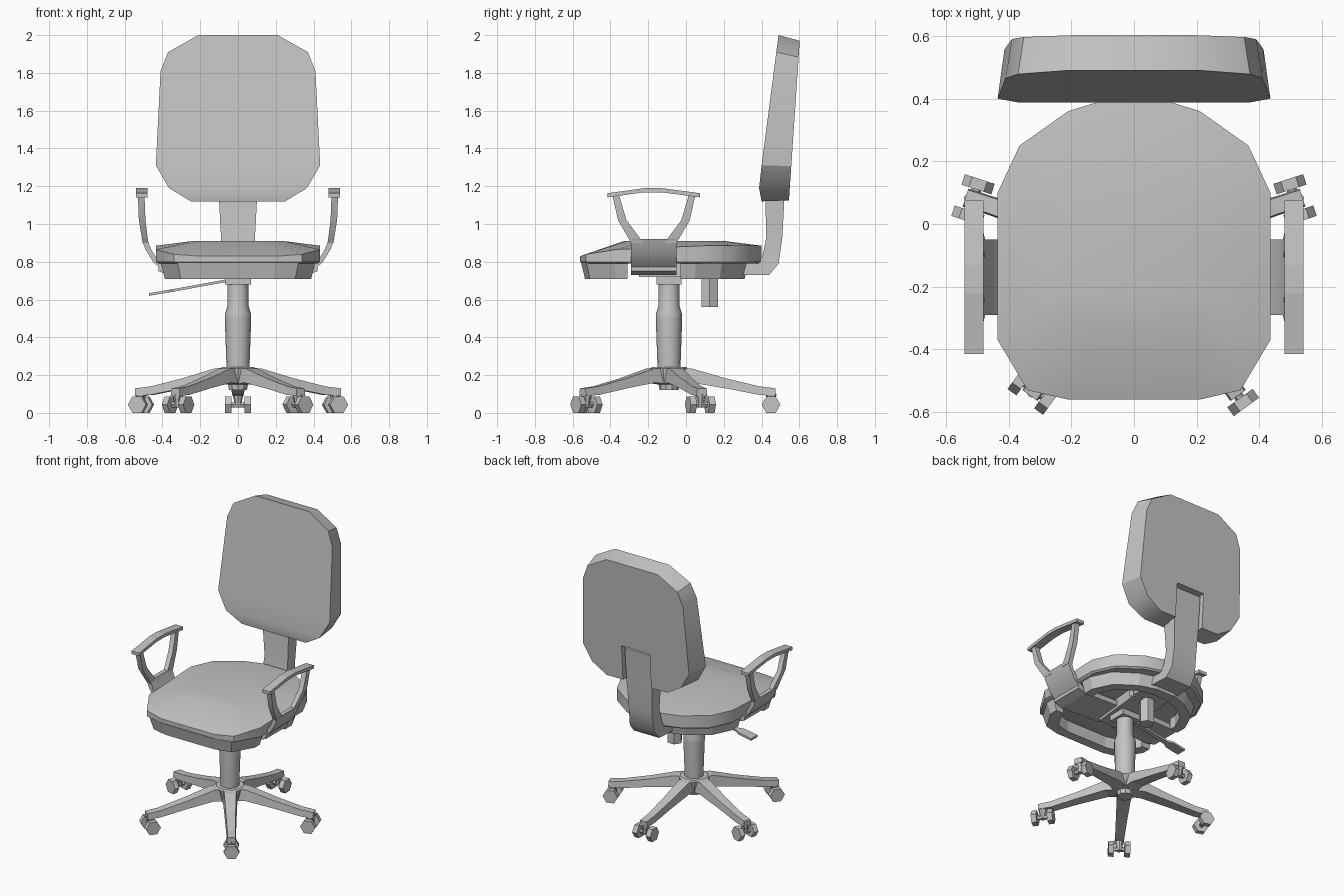
import bpy, bmesh, math
from mathutils import Matrix, Vector

cube = bpy.data.objects.get("Cube")
if cube:
    bpy.data.objects.remove(cube, do_unlink=True)

grey = bpy.data.materials.new("plain_grey")
grey.use_nodes = True
grey.diffuse_color = (0.55, 0.55, 0.55, 1)
grey.node_tree.nodes["Principled BSDF"].inputs["Base Color"].default_value = (0.55, 0.55, 0.55, 1)

COLUMN_Y = -0.09


def loft(name, rings, closed=False, smooth=False, matrix=None):
    """Skin a list of equal rings; ends are capped with strips, or joined if closed."""
    bm = bmesh.new()
    loops = [[bm.verts.new(p) for p in ring] for ring in rings]
    n = len(loops[0])
    pairs = list(zip(loops, loops[1:]))
    if closed:
        pairs.append((loops[-1], loops[0]))
    for a, b in pairs:
        for i in range(n):
            j = (i + 1) % n
            bm.faces.new((a[i], a[j], b[j], b[i]))
    if not closed:
        for ring in (loops[0], loops[-1]):
            for i in range(n // 2 - 1):
                bm.faces.new((ring[i], ring[i + 1], ring[n - 2 - i], ring[n - 1 - i]))
    bmesh.ops.recalc_face_normals(bm, faces=bm.faces)
    mesh = bpy.data.meshes.new(name)
    bm.to_mesh(mesh)
    bm.free()
    if matrix:
        mesh.transform(matrix)
    mesh.materials.append(grey)
    obj = bpy.data.objects.new(name, mesh)
    bpy.context.collection.objects.link(obj)
    if smooth:
        activate(obj)
        bpy.ops.object.shade_smooth_by_angle(angle=math.radians(32))
    return obj


def activate(obj):
    bpy.ops.object.select_all(action='DESELECT')
    obj.select_set(True)
    bpy.context.view_layer.objects.active = obj


def mirrored(half):
    return half + [(-x, y, z) for x, y, z in reversed(half)]


def box(name, x0, x1, y0, y1, z0, z1):
    return loft(name, [[(x0, y0, z), (x1, y0, z), (x1, y1, z), (x0, y1, z)] for z in (z0, z1)])


def turned(name, profile, sides, matrix, smooth=False):
    """Stack of (radius, height) circles around the local z axis."""
    rings = [[(r * math.cos(math.tau * i / sides), r * math.sin(math.tau * i / sides), z)
              for i in range(sides)] for r, z in profile]
    return loft(name, rings, smooth=smooth, matrix=matrix)


def cut(obj, cutter):
    cutter.hide_render = True
    mod = obj.modifiers.new("cut", 'BOOLEAN')
    mod.operation = 'DIFFERENCE'
    mod.solver = 'EXACT'
    mod.object = cutter
    activate(obj)
    bpy.ops.object.modifier_apply(modifier=mod.name)
    bpy.data.objects.remove(cutter, do_unlink=True)


# Seat cushion: x, y and rim height of half the outline, front to back
seat = [(0.21, -0.56, 0.83), (0.34, -0.53, 0.84), (0.435, -0.37, 0.865), (0.435, 0.10, 0.885),
        (0.365, 0.25, 0.885), (0.21, 0.36, 0.885), (0.08, 0.40, 0.885)]


def seat_ring(sx, sy, dy, z=None):
    return mirrored([(x * sx, y * sy + dy, h if z is None else z) for x, y, h in seat])


loft("seat_cushion", [seat_ring(0.97, 0.97, 0, 0.79), seat_ring(1, 1, 0, 0.80), seat_ring(1, 1, 0),
                      seat_ring(0.55, 0.55, -0.02, 0.91)], smooth=True)

# Hollow seat shell with a notch at each side for the arm brackets
shell = loft("seat_shell", [seat_ring(0.94, 0.92, -0.04, 0.795), seat_ring(0.89, 0.88, -0.042, 0.71),
                            seat_ring(0.75, 0.74, -0.055, 0.71), seat_ring(0.75, 0.74, -0.055, 0.795)],
             closed=True)
cut(shell, box("notch_cutter", -0.6, 0.6, -0.31, -0.03, 0.6, 0.9))

# Backrest: half outline of the front face, then the smaller rear face
back = [(0.21, 0.49, 2.0), (0.37, 0.478, 1.91), (0.41, 0.465, 1.81),
        (0.435, 0.40, 1.31), (0.365, 0.387, 1.19), (0.25, 0.40, 1.12)]
rear = [(x * 0.95, 0.545 + 0.065 * (z - 1.12), 1.125 + (z - 1.12) * 0.96) for x, y, z in back]
backrest = loft("backrest", [mirrored(back), mirrored(rear)])
cut(backrest, box("slot_cutter", -0.11, 0.11, 0.47, 0.7, 1.0, 1.37))
activate(backrest)
bpy.ops.object.shade_smooth_by_angle(angle=math.radians(32))

# Bent bar that carries the backrest: inner y, z, outer y, z, half width
bar = [(0.10, 0.79, 0.10, 0.73, 0.12), (0.36, 0.79, 0.44, 0.73, 0.10), (0.405, 0.83, 0.49, 0.79, 0.095),
       (0.425, 0.93, 0.51, 0.93, 0.09), (0.42, 1.12, 0.52, 1.12, 0.1), (0.46, 1.35, 0.54, 1.35, 0.1)]
loft("back_support", [mirrored([(w, a, b), (w, c, d)]) for a, b, c, d, w in bar], smooth=True)

# Tilt mechanism under the seat
loft("tilt_mechanism", [mirrored([(w, y, 0.72), (w, y, 0.79)])
                        for y, w in ((-0.25, 0.08), (-0.05, 0.1), (0.14, 0.12))])
box("column_bracket", -0.07, 0.07, COLUMN_Y - 0.065, COLUMN_Y + 0.065, 0.68, 0.73)
turned("tension_knob", [(0.05, 0.56), (0.05, 0.73)], 6, Matrix.Translation((0, 0.125, 0)))
loft("height_lever", [[(x, COLUMN_Y - w, z), (x, COLUMN_Y + w, z),
                       (x, COLUMN_Y + w, z + 0.014), (x, COLUMN_Y - w, z + 0.014)]
                      for x, w, z in ((-0.05, 0.015, 0.695), (-0.34, 0.018, 0.642),
                                      (-0.37, 0.035, 0.637), (-0.47, 0.035, 0.62))])

# Arm rests: one side drawn, the other mirrored
for side, s in (("left", 1), ("right", -1)):
    def strip(name, rows):
        # rows of y start, y end, outer x, z, thickness
        loft(name, [[(s * x, a, z), (s * x, b, z), (s * (x - t), b, z), (s * (x - t), a, z)]
                    for a, b, x, z, t in rows], smooth=True)

    strip(side + "_arm_front_post", [(-0.39, -0.355, 0.53, 1.155, 0.035), (-0.36, -0.315, 0.525, 1.02, 0.035),
                                     (-0.29, -0.225, 0.505, 0.90, 0.03)])
    strip(side + "_arm_rear_post", [(0.015, 0.05, 0.53, 1.155, 0.035), (-0.025, 0.02, 0.525, 1.02, 0.035),
                                    (-0.115, -0.05, 0.505, 0.90, 0.03)])
    strip(side + "_arm_bracket", [(-0.29, -0.05, 0.51, 0.92, 0.03), (-0.29, -0.05, 0.49, 0.865, 0.03),
                                  (-0.29, -0.05, 0.45, 0.80, 0.03), (-0.29, -0.05, 0.40, 0.755, 0.04)])
    loft(side + "_arm_foot", [[(s * x, -0.29, z), (s * x, -0.05, z), (s * x, -0.05, z + 0.035),
                               (s * x, -0.29, z + 0.035)] for x, z in ((0.42, 0.75), (0.36, 0.73), (0.05, 0.74))])
    loft(side + "_arm_pad", [[(s * 0.48, y, z), (s * 0.54, y, z), (s * 0.54, y, z - 0.022), (s * 0.48, y, z - 0.022)]
                             for y, z in ((-0.415, 1.163), (-0.22, 1.19), (-0.13, 1.19), (0.075, 1.163))])

# Gas column and hub
centre = Matrix.Translation((0, COLUMN_Y, 0))
turned("gas_column", [(0.06, 0.22), (0.07, 0.50), (0.07, 0.52), (0.055, 0.57), (0.055, 0.70)],
       16, centre, smooth=True)
turned("hub", [(0.05, 0.12), (0.055, 0.15), (0.085, 0.16), (0.1, 0.235), (0.09, 0.242)], 10,
       centre @ Matrix.Rotation(math.radians(18), 4, 'Z'))

# Five legs with twin wheel casters: radius, bottom, top, half width
leg = [(0.03, 0.15, 0.24, 0.05), (0.12, 0.16, 0.235, 0.045), (0.30, 0.13, 0.183, 0.037),
       (0.48, 0.095, 0.14, 0.03), (0.565, 0.09, 0.13, 0.03)]
for k in range(5):
    turn = centre @ Matrix.Rotation(math.radians(90 + 72 * k), 4, 'Z')
    tag = str(k + 1)
    loft("leg_" + tag, [[(r, -w, a), (r, w, a), (r, w * 0.85, b), (r, -w * 0.85, b)] for r, a, b, w in leg],
         matrix=turn)
    # One caster is swivelled a quarter turn
    swivel = turn @ Matrix.Translation((0.54, 0, 0)) @ Matrix.Rotation(math.pi / 2 if k == 3 else 0, 4, 'Z')
    turned("caster_stem_" + tag, [(0.018, 0.03), (0.02, 0.06), (0.03, 0.10)], 8, swivel)
    axle = swivel @ Matrix.Translation((0, 0, 0.0435)) @ Matrix.Rotation(math.pi / 2, 4, 'X')
    turned("caster_axle_" + tag, [(0.016, -0.05), (0.016, 0.05)], 6, axle)
    for name, d in (("a", 0.0525), ("b", -0.0525)):
        turned("caster_wheel_" + tag + name, [(0.05, d - 0.0175), (0.05, d + 0.0175)], 6, axle)
